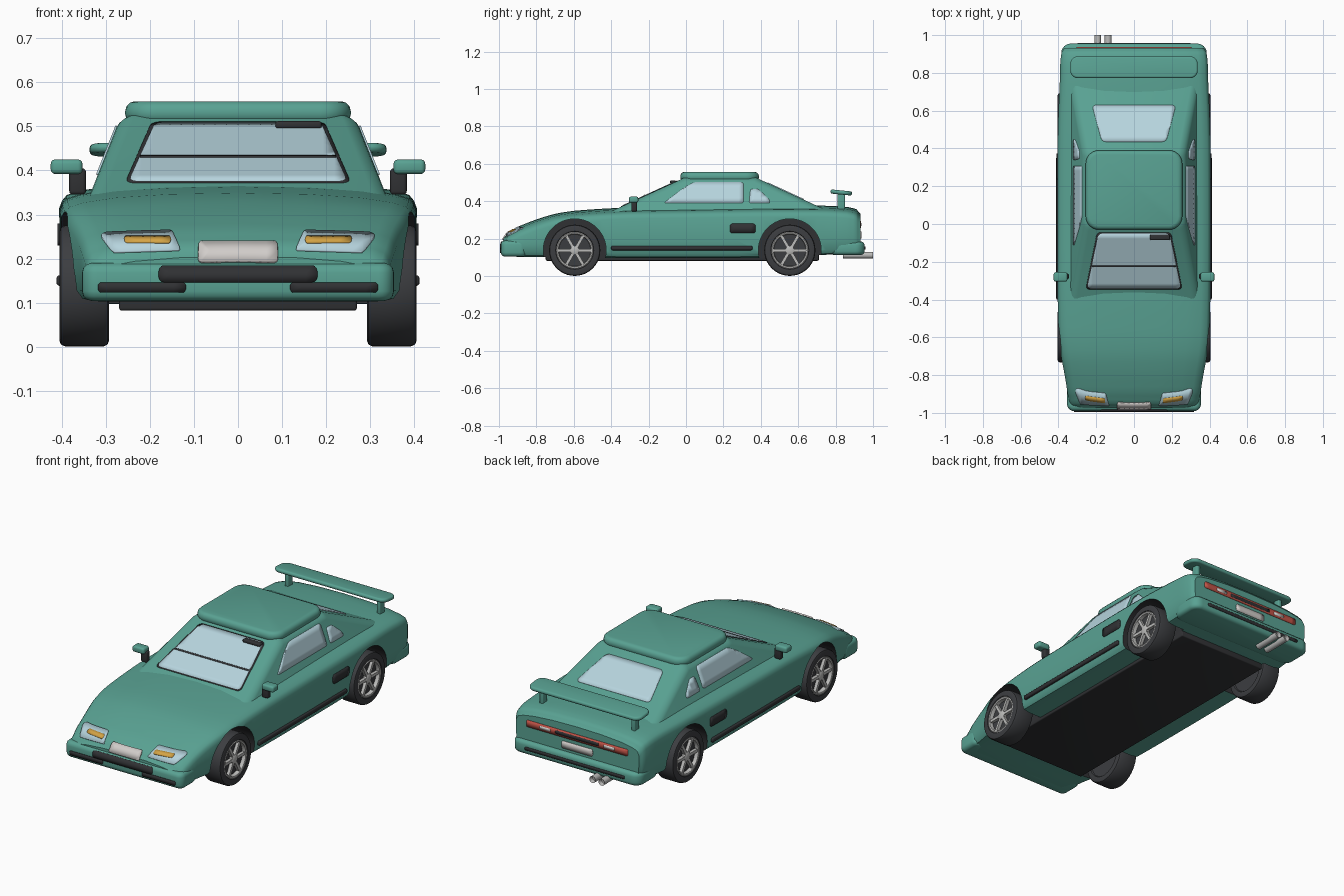
import bpy, bmesh, math
from mathutils import Vector, Matrix
from mathutils.bvhtree import BVHTree

if "Cube" in bpy.data.objects:
    bpy.data.objects.remove(bpy.data.objects["Cube"])

COLOURS = {"green_paint": (.10, .36, .29), "glass": (.47, .66, .73), "tyre_rubber": (.045, .047, .052),
           "dark_trim": (.03, .031, .034), "silver": (.50, .50, .49), "plate_white": (.64, .61, .59),
           "amber": (.66, .37, .06), "red_lamp": (.55, .09, .065)}
MAT = {}
for n, c in COLOURS.items():
    MAT[n] = bpy.data.materials.new(n)
    MAT[n].diffuse_color = (*c, 1)
G, GL, TY, TR, SI, PL, AM, RE = (MAT[n] for n in COLOURS)
WHEELS = (-.595, .555)
WZ = .138


def make(name, bm, mat, mirror=False, recalc=True):
    if recalc:
        bmesh.ops.recalc_face_normals(bm, faces=bm.faces)
    me = bpy.data.meshes.new(name)
    bm.to_mesh(me)
    bm.free()
    me.materials.append(mat)
    ob = bpy.data.objects.new(name, me)
    bpy.context.collection.objects.link(ob)
    if mirror:
        ob.modifiers.new("mirror", 'MIRROR')
    return ob


def bevel(bm, edges, r, seg):
    bmesh.ops.bevel(bm, geom=edges, offset=r, segments=seg, profile=.5, affect='EDGES', clamp_overlap=True)


def rbox(name, lo, hi, mat, r=.008, corner=0, mirror=False, tilt=0):
    """Rounded box; corner = extra radius of the upright edges."""
    lo, hi = Vector(lo), Vector(hi)
    bm = bmesh.new()
    bmesh.ops.create_cube(bm, size=1)
    for v in bm.verts:
        v.co = Vector([a + (b - a) * (t + .5) for a, b, t in zip(lo, hi, v.co)])
    if corner:
        bevel(bm, [e for e in bm.edges if abs(e.verts[0].co.z - e.verts[1].co.z) > 1e-5], corner, 6)
    if r:
        bevel(bm, [e for e in bm.edges if e.calc_face_angle(0) > .6], r, 3)
    if tilt:
        bmesh.ops.rotate(bm, verts=bm.verts, cent=(lo + hi) / 2, matrix=Matrix.Rotation(tilt, 3, 'X'))
    return make(name, bm, mat, mirror)


def lathe(name, prof, cy, cz, mat, closed=False, n=40):
    """Spin an (x, r) profile round a crosswise axle, mirrored to the other side."""
    bm = bmesh.new()
    rings = [[bm.verts.new((x, cy + r * math.cos(2 * math.pi * k / n), cz + r * math.sin(2 * math.pi * k / n)))
              for k in range(n)] for x, r in prof]
    pairs = list(zip(rings, rings[1:])) + ([(rings[-1], rings[0])] if closed else [])
    for a, b in pairs:
        for k in range(n):
            bm.faces.new((a[k], a[(k + 1) % n], b[(k + 1) % n], b[k]))
    if not closed:
        bm.faces.new(rings[0])
        bm.faces.new(rings[-1])
    return make(name, bm, mat, True)


def decal(name, pts, axis, mat, lift=.004, r=.01, mirror=False):
    """Thin plate laid on the bodywork: a flat outline cast along an axis onto it."""
    i, s = "xyz".index(axis[1]), 1 if axis[0] == "+" else -1   # side the plate is seen from
    u, w = [k for k in range(3) if k != i]
    bm = bmesh.new()

    def at(a, b):
        p = Vector((0, 0, 0))
        p[u], p[w], p[i] = a, b, 2 * s
        return p
    bm.faces.new([bm.verts.new(at(*p)) for p in pts])
    if r:
        bmesh.ops.bevel(bm, geom=bm.verts[:], offset=r, segments=3, profile=.5, affect='VERTICES', clamp_overlap=True)
    for k in (u, w):                                    # grid it so that it can follow curves
        lo, hi = min(v.co[k] for v in bm.verts), max(v.co[k] for v in bm.verts)
        steps = max(2, int((hi - lo) / .025))
        no = Vector((0, 0, 0))
        no[k] = 1
        for q in range(1, steps):
            co = no * (lo + (hi - lo) * q / steps)
            bmesh.ops.bisect_plane(bm, geom=bm.verts[:] + bm.edges[:] + bm.faces[:], plane_co=co, plane_no=no)
    ray = Vector((0, 0, 0))
    ray[i] = -s
    for f in bm.faces:
        if f.normal.dot(ray) > 0 or (f.normal_update() or f.normal.dot(ray) > 0):
            f.normal_flip()
    for v in bm.verts:
        hit, nor = SHELL.ray_cast(v.co, ray)[:2]
        if hit:
            v.co = hit + nor * (lift if nor.dot(ray) < 0 else -lift)
    ob = make(name, bm, mat, mirror, False)
    m = ob.modifiers.new("thickness", 'SOLIDIFY')
    m.thickness, m.offset = .008, -1
    return ob


def rect(a, b, c, d):
    return [(a, c), (b, c), (b, d), (a, d)]


# Body: lofted sections (y, half width, top, bottom)
ST = [(-.975, .333, .205, .108), (-.95, .342, .234, .105), (-.89, .353, .268, .103), (-.8, .367, .303, .103),
      (-.7, .386, .333, .102), (-.6, .398, .349, .1), (-.45, .403, .36, .098), (-.3, .405, .367, .097),
      (0, .406, .371, .097), (.4, .405, .376, .098), (.6, .4, .377, .104), (.75, .393, .376, .114),
      (.86, .39, .37, .12), (.91, .383, .358, .12), (.932, .37, .335, .122)]


def section(y, w, t, b):
    h = [(0, b), (w - .06, b), (w - .022, b + .006), (w - .008, b + .025), (w - .002, b + .35 * (t - b)),
         (w, t - .06), (w - .006, t - .044), (.96 * w, t - .032), (.88 * w, t - .022), (.7 * w, t - .011),
         (.4 * w, t - .003), (0, t)]
    return [(x, y, z) for x, z in h] + [(-x, y, z) for x, z in h[-2:0:-1]]


bm, rings = bmesh.new(), []
for k in range(len(ST) - 1):
    p0, p1, p2, p3 = (ST[min(max(k + d, 0), len(ST) - 1)] for d in (-1, 0, 1, 2))
    for t in (0, 1 / 3, 2 / 3):
        s = [b + (c - b) * t if j == 0 else .5 * (2 * b + (c - a) * t + (2 * a - 5 * b + 4 * c - d) * t * t
             + (3 * b - a - 3 * c + d) * t ** 3) for j, (a, b, c, d) in enumerate(zip(p0, p1, p2, p3))]
        rings.append(section(*s))
rings.append(section(*ST[-1]))
rings = [[bm.verts.new(p) for p in ring] for ring in rings]
for a, b in zip(rings, rings[1:]):
    for k in range(len(a)):
        bm.faces.new((a[k], a[k - 1], b[k - 1], b[k]))
bm.faces.new(rings[0])
bm.faces.new(rings[-1])
body = make("body", bm, G)

# Wheel arches cut out of the body, with dark linings
cutters = []
for cy in WHEELS:
    cut = lathe("arch_cutter", [(.27, .168), (.55, .168)], cy, WZ, TR, n=48)
    cut.hide_render = True
    cutters.append(cut)
    m = body.modifiers.new("arch", 'BOOLEAN')
    m.operation, m.object, m.solver = 'DIFFERENCE', cut, 'EXACT'
deps = bpy.context.evaluated_depsgraph_get()
me = bpy.data.meshes.new_from_object(body.evaluated_get(deps))
body.modifiers.clear()
body.data = me
me.materials.clear()
me.materials.append(G)
me.materials.append(TR)
for p in me.polygons:
    c = p.center
    p.material_index = int(abs(c.x) > .265 and min(math.hypot(c.y - cy, c.z - WZ) for cy in WHEELS) < .1685)
for cut in cutters:
    bpy.data.objects.remove(cut)

# Cabin, roof cap and bumpers
bm = bmesh.new()
bmesh.ops.create_cube(bm, size=1)
for v in bm.verts:
    top, back = v.co.z > 0, v.co.y > 0
    v.co = (math.copysign(.264 if top else .342, v.co.x),
            (.372 if back else -.005) if top else (.80 if back else -.437), .527 if top else .33)
bevel(bm, [e for e in bm.edges if max(v.co.z for v in e.verts) > .5], .03, 4)
cabin = make("cabin", bm, G)
roof = rbox("roof", (-.256, -.03, .505), (.256, .39, .557), G, .022, .07)
front_bumper = rbox("front_bumper", (-.354, -.99, .104), (.354, -.85, .19), G, .022, .035)
rear_bumper = rbox("rear_bumper", (-.385, .77, .113), (.385, .955, .185), G, .02, .05)

# Combined shell that the plates are laid on
shell = bmesh.new()
for o in (body, cabin, roof, front_bumper, rear_bumper):
    shell.from_mesh(o.data)
SHELL = BVHTree.FromBMesh(shell)
shell.free()

# Windows
decal("windscreen_seal", [(-.256, -.346), (.256, -.346), (.196, -.044), (-.196, -.044)], "+z", TR, .002, .02)
decal("windscreen", [(-.248, -.34), (.248, -.34), (.188, -.05), (-.188, -.05)], "+z", GL, .004, .02)
decal("wiper_line", rect(-.222, .222, -.226, -.218), "+z", TR, .006, 0)
rbox("wiper_blade", (.085, -.085, .495), (.19, -.055, .512), TR, .006)
decal("rear_window", [(-.17, .435), (.17, .435), (.222, .628), (-.222, .628)], "+z", GL, .004, .02)
decal("door_window", [(-.118, .39), (.308, .39), (.308, .5), (.04, .5), (-.02, .465)], "+x", GL, .004, .012, True)
decal("quarter_window", [(.337, .39), (.45, .39), (.445, .41), (.385, .465), (.345, .465)], "+x", GL, .004, .01, True)

# Front details
decal("headlight", [(.13, .218), (.285, .214), (.312, .25), (.3, .257), (.15, .262)], "-y", GL, .005, .008, True)
decal("indicator", rect(.152, .257, .232, .246), "-y", AM, .008, .006, True)
decal("front_plate", rect(-.09, .09, .194, .235), "-y", PL, .007, .008)
decal("grille", rect(-.18, .18, .146, .182), "-y", TR, .004, .012)
decal("lower_intake", rect(.118, .318, .124, .146), "-y", TR, .005, .008, True)

# Rear details
decal("tail_lamp_strip", rect(-.305, .305, .258, .294), "+y", RE, .004, .008)
decal("tail_slot", rect(-.13, .13, .267, .285), "+y", TR, .006, .006)
decal("reversing_lamp", rect(.16, .225, .268, .284), "+y", PL, .006, .005, True)
decal("rear_plate", rect(-.092, .092, .2, .238), "+y", PL, .005, .008)
decal("rear_bumper_strip", rect(-.3, .3, .141, .158), "+y", TR, .004, .006)
for x in (-.192, -.137):
    bm = bmesh.new()
    bmesh.ops.create_cone(bm, cap_ends=True, segments=20, radius1=.018, radius2=.018, depth=.16,
                          matrix=Matrix.Translation((x, .92, .112)) @ Matrix.Rotation(math.pi / 2, 4, 'X'))
    end = [f for f in bm.faces if f.normal.y > .9]
    bmesh.ops.inset_region(bm, faces=end, thickness=.005, depth=0)
    bmesh.ops.translate(bm, verts=end[0].verts, vec=(0, -.02, 0))
    make("exhaust_pipe", bm, SI)

# Side details
rbox("side_strip", (.392, -.4, .138), (.412, .355, .162), TR, .007, mirror=True)
decal("side_vent", rect(.235, .372, .23, .28), "+x", TR, .005, .012, True)
rbox("mirror_stalk", (.345, -.292, .345), (.383, -.262, .405), TR, .008, mirror=True)
rbox("mirror_head", (.353, -.305, .392), (.425, -.255, .425), G, .01, mirror=True)

# Floor and spoiler
rbox("floor", (-.27, -.75, .082), (.27, .71, .13), TR, .006)
rbox("spoiler_wing", (-.337, .772, .436), (.337, .888, .458), G, .01, .04, tilt=-.1)
rbox("spoiler_post", (.265, .81, .35), (.287, .85, .445), G, .005, mirror=True)

# Wheels
for cy in WHEELS:
    lathe("tyre", [(.3, .02), (.3, .1), (.293, .105), (.293, .125), (.296, .133), (.304, .137), (.393, .137), (.402, .133),
                   (.405, .125), (.405, .102), (.4, .098), (.383, .096), (.38, .02)], cy, WZ, TY)
    lathe("rim", [(.38, .099), (.402, .099), (.404, .095), (.402, .088), (.38, .085)], cy, WZ, SI, True)
    lathe("hub", [(.378, .024), (.398, .024), (.402, .016)], cy, WZ, SI, n=20)
    bm = bmesh.new()
    for k in range(6):
        turn = Matrix.Translation((.389, cy, WZ)) @ Matrix.Rotation(k * math.pi / 3 + math.pi / 6, 4, 'X')
        bmesh.ops.create_cube(bm, size=1, matrix=turn @ Matrix.Translation((0, 0, .053)) @ Matrix.Diagonal((.018, .016, .075, 1)))
    make("spokes", bm, SI, True)

# Smooth shading with crisp creases
bpy.ops.object.select_all(action='SELECT')
bpy.context.view_layer.objects.active = body
bpy.ops.object.shade_smooth_by_angle(angle=math.radians(38))

for m in bpy.data.materials:
    if m.users and not m.is_grease_pencil:
        m.use_nodes = True
        m.node_tree.nodes["Principled BSDF"].inputs["Base Color"].default_value = m.diffuse_color
